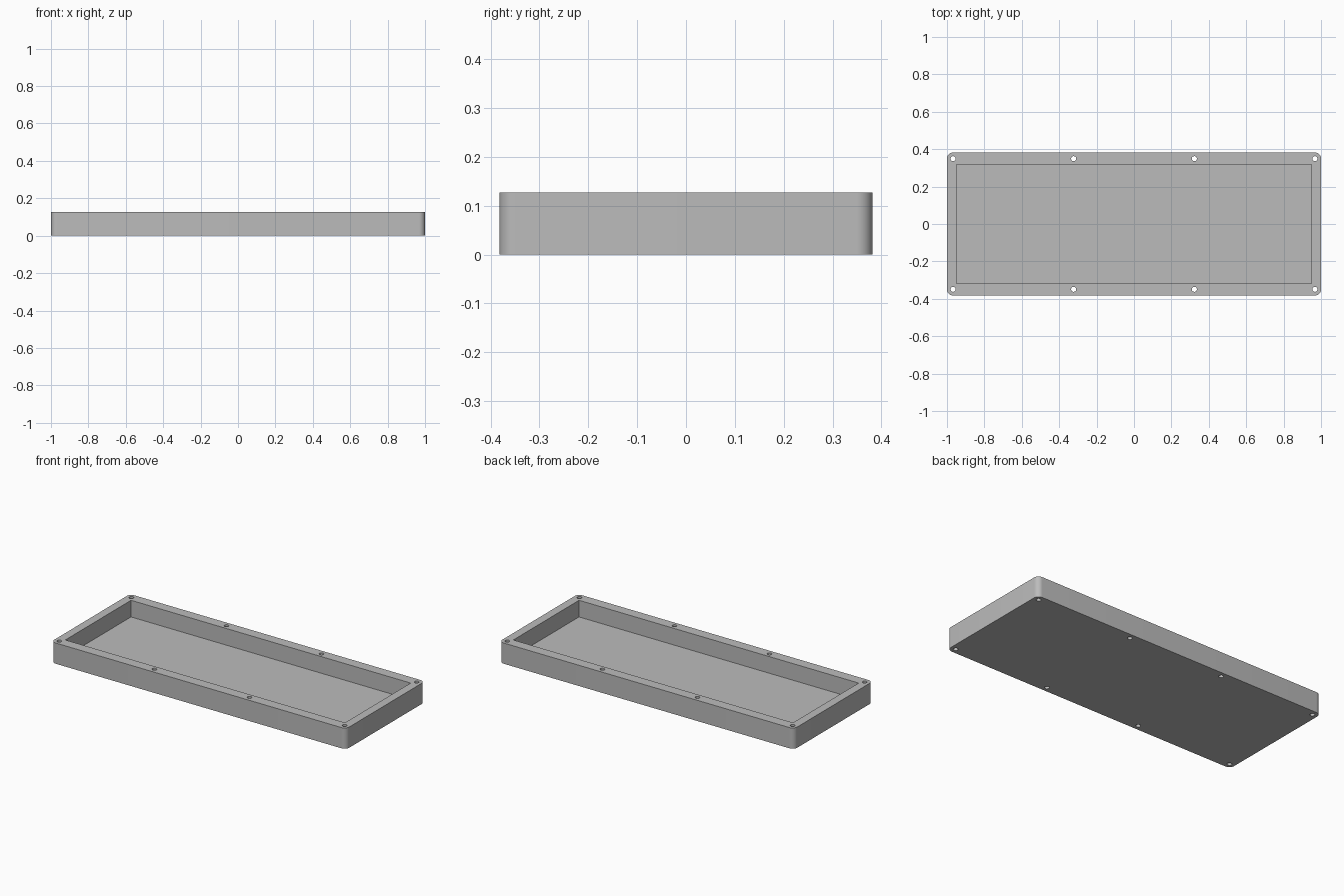
import bpy
import bmesh
import math

if "Cube" in bpy.data.objects:
    bpy.data.objects.remove(bpy.data.objects["Cube"])

LENGTH, WIDTH, HEIGHT = 2.0, 0.764, 0.127
FLOOR = 0.025
CAVITY_X, CAVITY_Y = 1.896, 0.636
HOLE_X, HOLE_Y, HOLE_R = 0.967, 0.349, 0.0135

grey = bpy.data.materials.new("plain grey")
grey.use_nodes = True
colour = (0.5, 0.5, 0.5, 1)
grey.diffuse_color = colour
grey.node_tree.nodes["Principled BSDF"].inputs["Base Color"].default_value = colour


def block(name, size, bottom, radius=0):
    """Box standing at a given height, with optional rounded upright edges."""
    bm = bmesh.new()
    bmesh.ops.create_cube(bm, size=1)
    bmesh.ops.scale(bm, vec=size, verts=bm.verts)
    bmesh.ops.translate(bm, vec=(0, 0, bottom + size[2] / 2), verts=bm.verts)
    if radius:
        upright = [e for e in bm.edges
                   if abs(e.verts[0].co.z - e.verts[1].co.z) > size[2] / 2]
        bmesh.ops.bevel(bm, geom=upright, offset=radius, segments=10,
                        profile=0.5, affect='EDGES')
    mesh = bpy.data.meshes.new(name)
    bm.to_mesh(mesh)
    bm.free()
    mesh.materials.append(grey)
    obj = bpy.data.objects.new(name, mesh)
    bpy.context.collection.objects.link(obj)
    return obj


def cut(target, cutter):
    """Subtract the cutter from the target and discard it."""
    cutter.hide_render = True
    bpy.context.view_layer.objects.active = target
    mod = target.modifiers.new("cut", 'BOOLEAN')
    mod.operation = 'DIFFERENCE'
    mod.solver = 'EXACT'
    mod.object = cutter
    bpy.ops.object.modifier_apply(modifier=mod.name)
    bpy.data.objects.remove(cutter)


# Shallow tray with rounded corners and a square-cornered cavity
tray = block("tray", (LENGTH, WIDTH, HEIGHT), 0, radius=0.032)
cut(tray, block("cavity_cutter", (CAVITY_X, CAVITY_Y, HEIGHT), FLOOR))

# Four screw holes along each long wall, passing right through
for y in (-HOLE_Y, HOLE_Y):
    for i in range(4):
        x = HOLE_X * (2 * i / 3 - 1)
        bpy.ops.mesh.primitive_cylinder_add(
            vertices=32, radius=HOLE_R, depth=HEIGHT * 2,
            location=(x, y, HEIGHT / 2))
        drill = bpy.context.object
        drill.name = "hole_cutter"
        drill.data.materials.append(grey)
        cut(tray, drill)

# Smooth corners and hole walls, crisp edges elsewhere
bpy.ops.object.select_all(action='DESELECT')
tray.select_set(True)
bpy.context.view_layer.objects.active = tray
bpy.ops.object.shade_smooth_by_angle(angle=math.radians(30))
